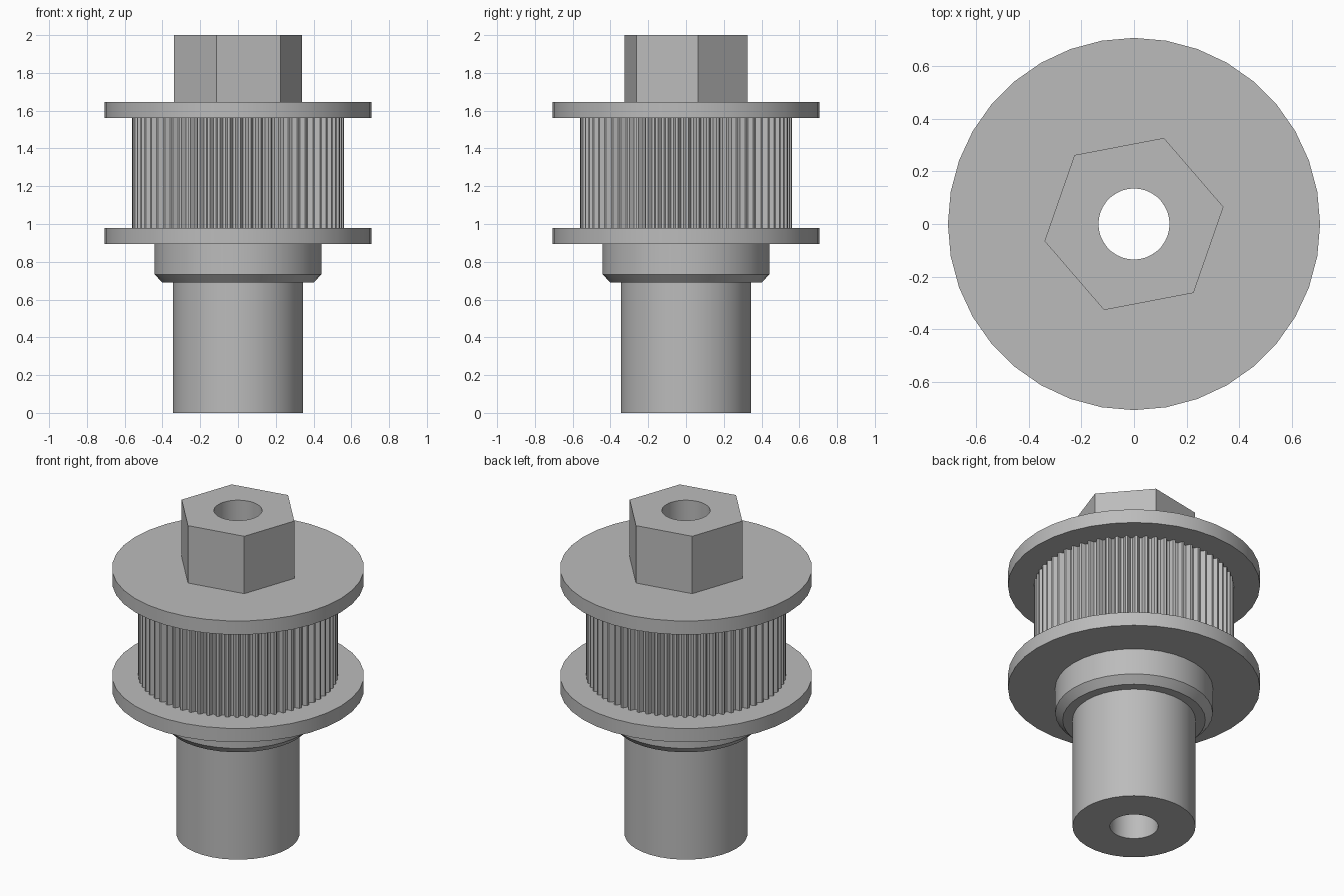
import bpy, bmesh, math

if "Cube" in bpy.data.objects:
    bpy.data.objects.remove(bpy.data.objects["Cube"])

STEEL = (0.5, 0.5, 0.5, 1)
steel = bpy.data.materials.new("grey steel")
steel.use_nodes = True
steel.diffuse_color = STEEL
steel.node_tree.nodes["Principled BSDF"].inputs["Base Color"].default_value = STEEL

BORE = 0.135
TEETH = 64
DRUM_R, TOOTH_DEPTH = 0.56, 0.025


def circle(i, n):
    return 1.0


def hexagon(i, n):
    # distance to the side of a unit hexagon
    a = (2 * math.pi * i / n) % (math.pi / 3)
    return math.cos(math.pi / 6) / math.cos(a - math.pi / 6)


def toothed(i, n):
    # four points per tooth: two on the tip, two in the groove
    return 1.0 if i % 4 < 2 else 1 - TOOTH_DEPTH / DRUM_R


def bored_part(name, sections, outline=circle, n=36, turn=0.0):
    """Loft the outline through (radius, z) sections around a central bore."""
    bm = bmesh.new()
    loops = [(BORE, sections[0][1], circle)]
    loops += [(r, z, outline) for r, z in sections]
    loops += [(BORE, sections[-1][1], circle)]
    rings = []
    for r, z, shape in loops:
        ring = []
        for i in range(n):
            a = turn + 2 * math.pi * i / n
            d = r * shape(i, n)
            ring.append(bm.verts.new((d * math.cos(a), d * math.sin(a), z)))
        rings.append(ring)
    for lower, upper in zip(rings, rings[1:] + rings[:1]):
        for i in range(n):
            j = (i + 1) % n
            bm.faces.new((lower[i], lower[j], upper[j], upper[i]))
    bmesh.ops.recalc_face_normals(bm, faces=bm.faces)
    mesh = bpy.data.meshes.new(name)
    bm.to_mesh(mesh)
    bm.free()
    mesh.materials.append(steel)
    obj = bpy.data.objects.new(name, mesh)
    bpy.context.collection.objects.link(obj)
    bpy.ops.object.select_all(action="DESELECT")
    obj.select_set(True)
    bpy.context.view_layer.objects.active = obj
    bpy.ops.object.shade_smooth_by_angle(angle=math.radians(25))
    return obj


# Lower shaft and chamfered hub
bored_part("shaft", [(0.345, 0), (0.345, 0.69)])
bored_part("hub", [(0.40, 0.69), (0.442, 0.733), (0.442, 0.895)])

# Pulley: two flanges with the toothed drum between them
for name, z in (("lower_flange", 0.895), ("upper_flange", 1.56)):
    bored_part(name, [(0.707, z), (0.707, z + 0.085)])
bored_part("toothed_drum", [(DRUM_R, 0.98), (DRUM_R, 1.56)], toothed, TEETH * 4)

# Hexagonal drive head
bored_part("hex_head", [(0.346, 1.645), (0.346, 2)], hexagon, turn=math.radians(10.8))
